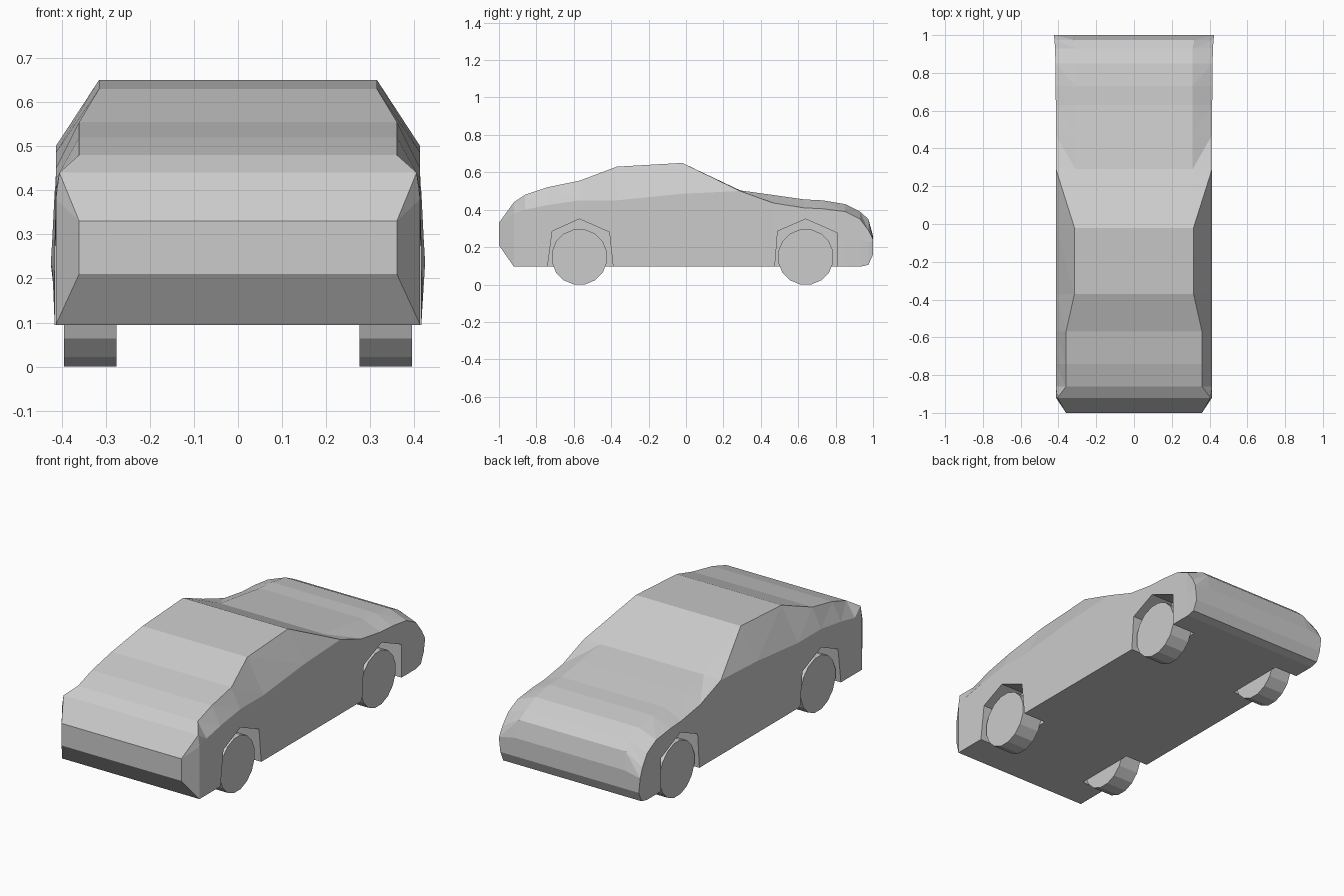
import bpy, bmesh, math
from mathutils import Matrix

if "Cube" in bpy.data.objects:
    bpy.data.objects.remove(bpy.data.objects["Cube"])

def make_object(name, bm):
    bmesh.ops.recalc_face_normals(bm, faces=bm.faces[:])
    mesh = bpy.data.meshes.new(name)
    bm.to_mesh(mesh)
    bm.free()
    ob = bpy.data.objects.new(name, mesh)
    bpy.context.collection.objects.link(ob)
    return ob

# Body sections: y, floor z, belt z, top z, side half width, top half width
SECTIONS = [
    (-1.00, .21, .30, .33, .36, .36),
    (-.92, .095, .38, .44, .413, .405),
    (-.86, .095, .40, .48, .413, .36),
    (-.74, .095, .425, .52, .413, .36),
    (-.57, .095, .45, .555, .413, .36),
    (-.37, .095, .45, .63, .413, .315),
    (-.02, .095, .485, .65, .413, .315),
    (.29, .095, .50, .503, .413, .31),
    (.47, .095, .435, .478, .413, .31),
    (.63, .095, .41, .455, .414, .31),
    (.73, .095, .405, .45, .415, .31),
    (.85, .095, .39, .43, .416, .31),
    (.93, .095, .35, .39, .418, .31),
    (.975, .105, .29, .35, .421, .32),
    (1.00, .16, .24, .26, .424, .33),
]

def build_body():
    bm = bmesh.new()
    rings = []
    for y, floor, belt, top, w, tw in SECTIONS:
        mid = min(.24, (floor + belt) / 2 + .03)
        half = [(min(w, .416), floor), (w, mid), (w, belt), (tw, top)]
        pts = half + [(-x, z) for x, z in reversed(half)]
        rings.append([bm.verts.new((x, y, z)) for x, z in pts])
    for a, b in zip(rings, rings[1:]):
        for k in range(8):
            n = (k + 1) % 8
            if k == 2:      # right window strip, split from belt to top
                bm.faces.new((a[n], a[k], b[k]))
                bm.faces.new((a[n], b[k], b[n]))
            elif k == 4:    # left window strip
                bm.faces.new((a[k], b[n], a[n]))
                bm.faces.new((a[k], b[k], b[n]))
            else:
                bm.faces.new((a[k], a[n], b[n], b[k]))
    bm.faces.new(rings[0])
    bm.faces.new(rings[-1])
    return make_object("car_body", bm)

def build_arch(name, side, outline):
    bm = bmesh.new()
    face = bm.faces.new([bm.verts.new((side * .275, y, z)) for y, z in outline])
    ext = bmesh.ops.extrude_face_region(bm, geom=[face])
    verts = [g for g in ext["geom"] if isinstance(g, bmesh.types.BMVert)]
    bmesh.ops.translate(bm, verts=verts, vec=(side * .3, 0, 0))
    return make_object(name, bm)

def build_wheel(name, side, y):
    # 16-sided plain disc standing on a flat facet
    bm = bmesh.new()
    bmesh.ops.create_cone(bm, cap_ends=True, segments=16, radius1=.15, radius2=.15, depth=.12)
    bmesh.ops.rotate(bm, verts=bm.verts, matrix=Matrix.Rotation(math.pi / 16, 3, 'Z'))
    bmesh.ops.rotate(bm, verts=bm.verts, matrix=Matrix.Rotation(math.pi / 2, 3, 'Y'))
    low = min(v.co.z for v in bm.verts)
    bmesh.ops.translate(bm, verts=bm.verts, vec=(side * .335, y, -low))
    return make_object(name, bm)

body = build_body()

# Wheel arches cut from the body, and the wheels in them
ARCHES = {
    "front": (-.57, [(-.74, -.05), (-.74, .095), (-.715, .285), (-.57, .35), (-.41, .28), (-.39, .095), (-.39, -.05)]),
    "rear": (.64, [(.475, -.05), (.475, .095), (.49, .285), (.64, .35), (.81, .275), (.81, .095), (.81, -.05)]),
}
for end, (y, outline) in ARCHES.items():
    for side, label in ((1, "right"), (-1, "left")):
        cutter = build_arch("arch_cutter", side, outline)
        cutter.hide_render = True
        mod = body.modifiers.new("arch", 'BOOLEAN')
        mod.operation = 'DIFFERENCE'
        mod.solver = 'EXACT'
        mod.object = cutter
        bpy.context.view_layer.objects.active = body
        bpy.ops.object.modifier_apply(modifier=mod.name)
        bpy.data.objects.remove(cutter)
        build_wheel(f"{end}_{label}_wheel", side, y)
